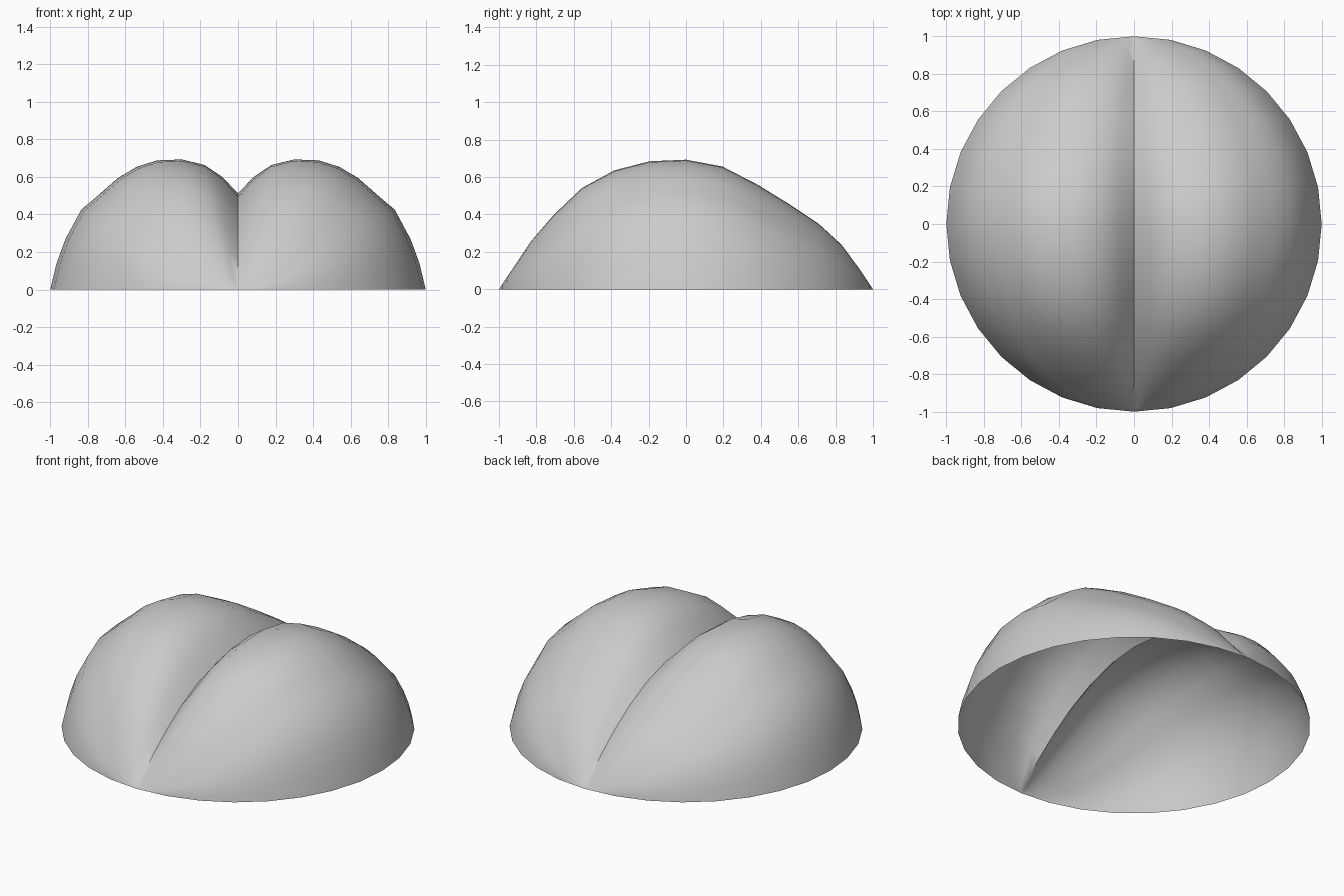
import bpy, bmesh, math

if "Cube" in bpy.data.objects:
    bpy.data.objects.remove(bpy.data.objects["Cube"])

# Ridge height along the length, and cross-section of one lobe (0 = crease, 1 = rim)
RIDGE = [(-1, 0), (-.8, .3), (-.6, .51), (-.46, .61), (-.28, .67), (-.1, .7), (.04, .69),
         (.2, .655), (.34, .585), (.53, .47), (.74, .33), (.86, .21), (1, 0)]
LOBE = [(0, .73), (.085, .863), (.18, .957), (.3, 1), (.43, .993), (.54, .943), (.64, .857),
        (.74, .73), (.835, .614), (.92, .386), (.967, .2), (1, 0)]
ROWS = 16


def ridge(y):
    for (a, ha), (b, hb) in zip(RIDGE, RIDGE[1:]):
        if y <= b:
            return ha + (hb - ha) * (y - a) / (b - a)
    return 0


# One open half shell; the other half is mirrored
bm = bmesh.new()
front = bm.verts.new((0, -1, 0))
rows = []
for i in range(1, ROWS):
    t = math.pi * i / ROWS
    y, w = -math.cos(t), math.sin(t)
    h, crease = ridge(y), .512 * w * w
    depth = (1 - crease / h) / (1 - LOBE[0][1])
    row = []
    for s, p in LOBE:
        if s < .3:                       # inner slope runs down to the crease
            p = 1 - (1 - p) * depth
        row.append(bm.verts.new((s * w, y, h * p)))
    rows.append(row)
back = bm.verts.new((0, 1, 0))

for a, b in zip(rows, rows[1:]):
    for j in range(len(LOBE) - 1):
        bm.faces.new((a[j], a[j + 1], b[j + 1], b[j]))
for j in range(len(LOBE) - 1):
    bm.faces.new((front, rows[0][j + 1], rows[0][j]))
    bm.faces.new((back, rows[-1][j], rows[-1][j + 1]))

mesh = bpy.data.meshes.new("cleft_dome")
bm.to_mesh(mesh)
bm.free()
dome = bpy.data.objects.new("cleft_dome", mesh)
bpy.context.collection.objects.link(dome)

grey = bpy.data.materials.new("light_grey")
grey.diffuse_color = (.6, .6, .6, 1)
grey.use_nodes = True
grey.node_tree.nodes["Principled BSDF"].inputs["Base Color"].default_value = grey.diffuse_color
mesh.materials.append(grey)

# Mirror across the crease and smooth, keeping the crease sharp
mirror = dome.modifiers.new("mirror", 'MIRROR')
mirror.use_clip = True
bpy.context.view_layer.objects.active = dome
dome.select_set(True)
bpy.ops.object.modifier_apply(modifier="mirror")
bpy.ops.object.shade_smooth_by_angle(angle=math.radians(40))
